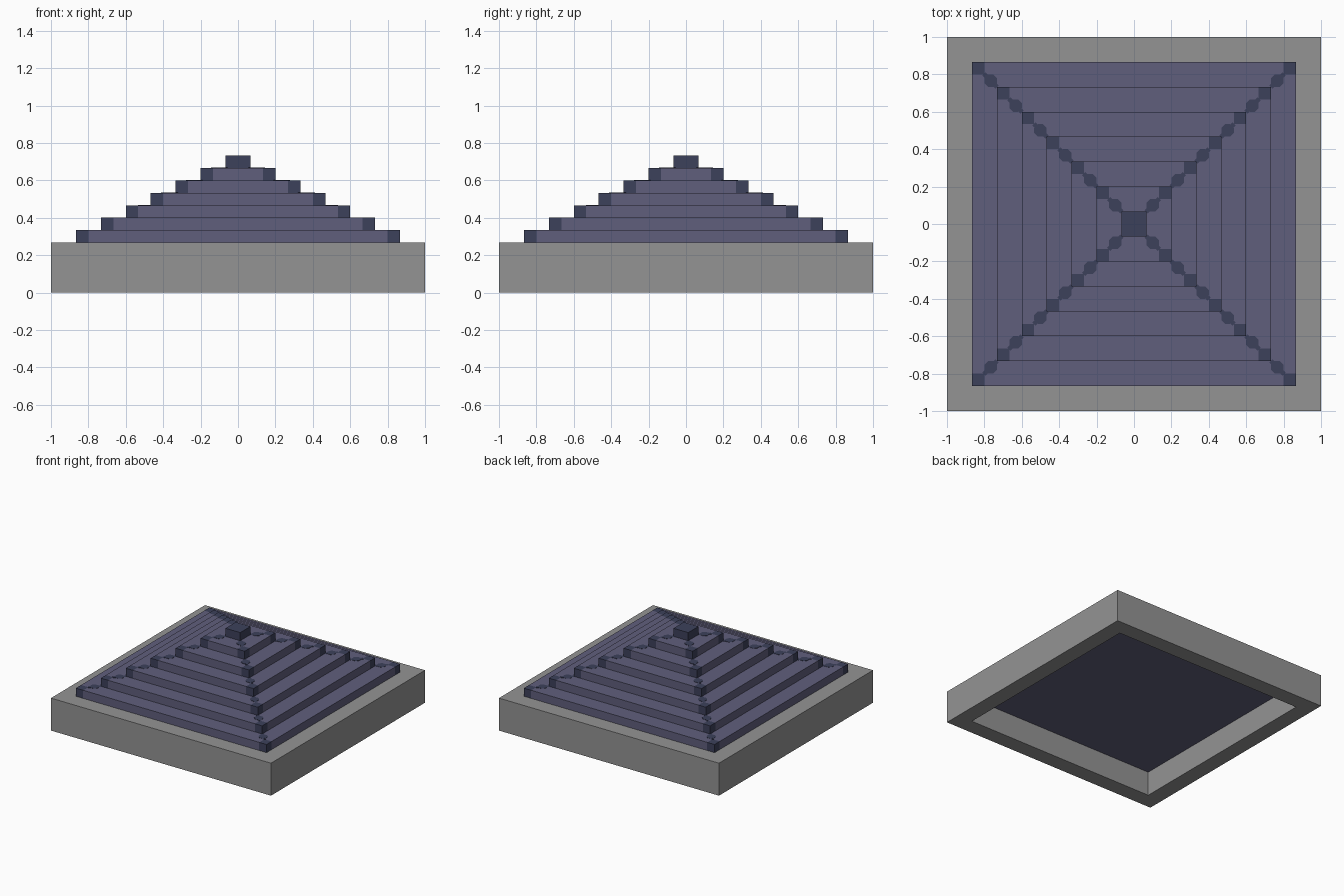
import bpy
import bmesh
import math
from mathutils import Matrix, Vector

cube = bpy.data.objects.get("Cube")
if cube:
    bpy.data.objects.remove(cube, do_unlink=True)

U = 2 / 15            # one block
HALF = U / 2          # half block: step height and corner size
WALL_TOP = 2 * U
STEPS = 7


def material(name, color):
    mat = bpy.data.materials.new(name)
    mat.use_nodes = True
    mat.diffuse_color = (*color, 1)
    mat.node_tree.nodes["Principled BSDF"].inputs["Base Color"].default_value = (*color, 1)
    return mat


STONE = material("grey stone", (0.296, 0.296, 0.296))
ROOF = material("slate purple", (0.117, 0.114, 0.202))
RIDGE = material("dark blue slate", (0.046, 0.053, 0.105))


def finish(bm, name, mats):
    bmesh.ops.recalc_face_normals(bm, faces=bm.faces)
    mesh = bpy.data.meshes.new(name)
    bm.to_mesh(mesh)
    bm.free()
    for m in mats:
        mesh.materials.append(m)
    obj = bpy.data.objects.new(name, mesh)
    bpy.context.collection.objects.link(obj)
    return obj


# Square wall ring, open in the middle
def build_wall():
    bm = bmesh.new()
    inner = 1 - U
    profile = [(1, 0), (1, WALL_TOP), (inner, WALL_TOP), (inner, 0)]
    rings = [[bm.verts.new((sx * h, sy * h, z)) for h, z in profile]
             for sx, sy in ((1, 1), (-1, 1), (-1, -1), (1, -1))]
    for i in range(4):
        a, b = rings[i], rings[(i + 1) % 4]
        for j in range(4):
            k = (j + 1) % 4
            bm.faces.new((a[j], a[k], b[k], b[j]))
    finish(bm, "wall_ring", [STONE])


# One roof step: a slab whose corner squares are cut out in the ridge colour
def build_step(i):
    half = 1 - U * (i + 1)
    top = WALL_TOP + HALF * (i + 1)
    bottom = top - (U if i == 0 else HALF)
    bm = bmesh.new()
    bmesh.ops.create_cube(bm, size=1, matrix=Matrix.Translation((0, 0, (top + bottom) / 2))
                          @ Matrix.Diagonal((2 * half, 2 * half, top - bottom, 1)))
    cut = half - HALF
    for axis in (Vector((1, 0, 0)), Vector((0, 1, 0))):
        for pos in ({-cut, cut} if cut > 0.001 else {0.0}):
            bmesh.ops.bisect_plane(bm, geom=bm.verts[:] + bm.edges[:] + bm.faces[:],
                                   plane_co=axis * pos, plane_no=axis)
    bmesh.ops.recalc_face_normals(bm, faces=bm.faces)
    for f in bm.faces:
        c = f.calc_center_median()
        corner = min(abs(c.x), abs(c.y)) > cut
        f.material_index = int(corner and f.normal.z > -0.5)
    finish(bm, "roof_cap" if i == STEPS - 1 else f"roof_step_{i + 1}", [ROOF, RIDGE])


# Rounded ridge plates with a narrow link, on the tread of each step corner
def build_ridge_plates():
    bm = bmesh.new()
    lift = 0.002
    for i in range(STEPS - 1):
        r = 1 - U * (i + 1) - 1.5 * HALF
        z = WALL_TOP + HALF * (i + 1) + lift / 2
        for q in range(4):
            spin = Matrix.Rotation(q * math.pi / 2, 4, 'Z')
            place = spin @ Matrix.Translation((r, r, z))
            bmesh.ops.create_cone(bm, cap_ends=True, segments=8,
                                  radius1=HALF / 2 / math.cos(math.pi / 8),
                                  radius2=HALF / 2 / math.cos(math.pi / 8), depth=lift,
                                  matrix=place @ Matrix.Rotation(math.pi / 8, 4, 'Z'))
            bmesh.ops.create_cube(bm, size=1, matrix=place @ Matrix.Rotation(math.pi / 4, 4, 'Z')
                                  @ Matrix.Diagonal((HALF * 1.5, 0.026, lift * 0.8, 1)))
    finish(bm, "ridge_plates", [RIDGE])


build_wall()
for step in range(STEPS):
    build_step(step)
build_ridge_plates()
